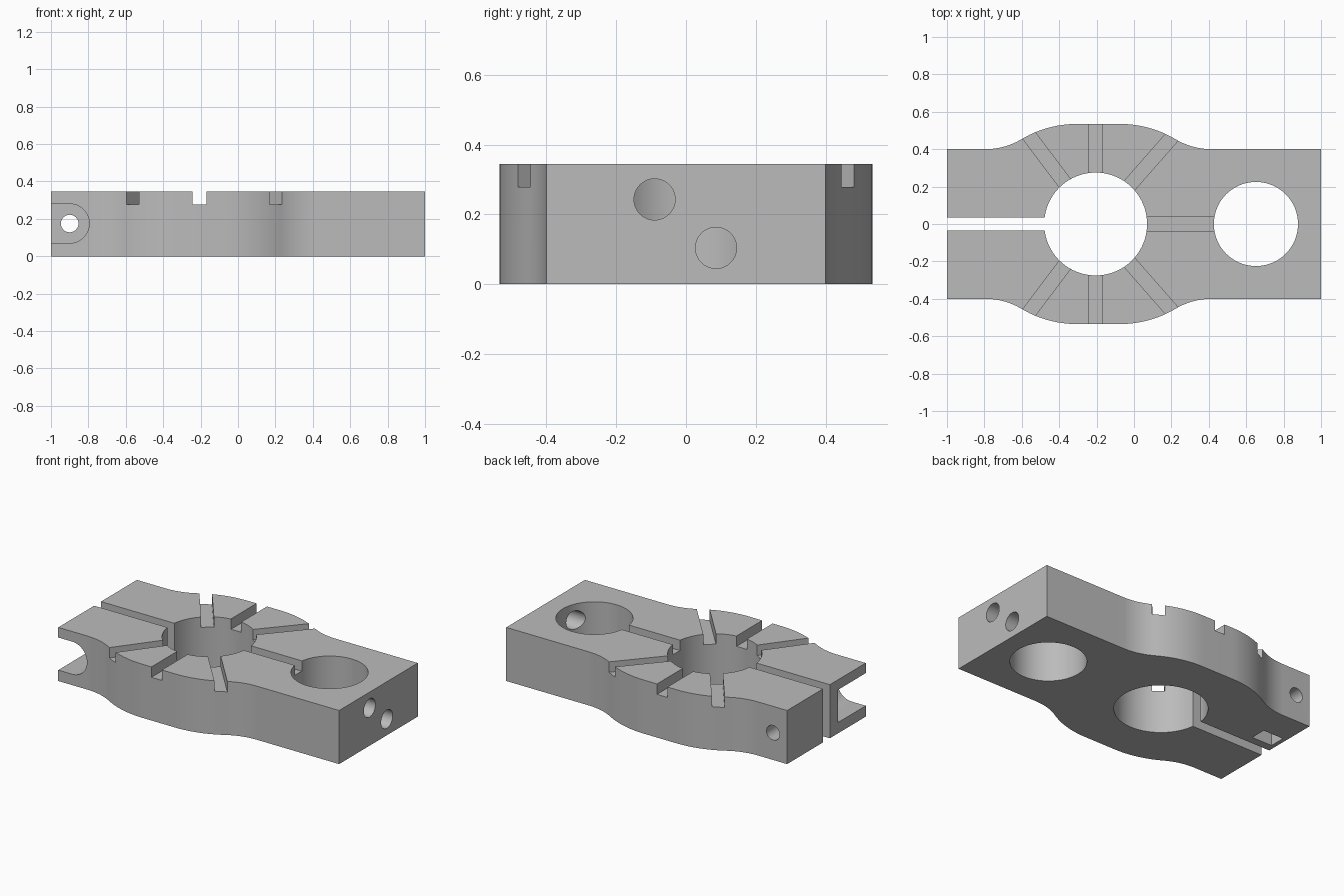
import bpy
from math import sin, cos, pi, radians
from mathutils import Vector, Matrix

if "Cube" in bpy.data.objects:
    bpy.data.objects.remove(bpy.data.objects["Cube"], do_unlink=True)

HEIGHT = 0.345
HUB_X = -0.205       # centre of the main bore
BOLT = (-0.9, 0.175)  # x, z of the clamp bolt


def prism(name, points, place, start, end):
    """Extrude a 2D outline between two levels; place(u, v, w) gives x, y, z."""
    n = len(points)
    verts = [place(u, v, w) for w in (start, end) for u, v in points]
    faces = [list(range(n)), list(range(n, 2 * n))]
    faces += [[i, (i + 1) % n, n + (i + 1) % n, n + i] for i in range(n)]
    mesh = bpy.data.meshes.new(name)
    mesh.from_pydata(verts, [], faces)
    obj = bpy.data.objects.new(name, mesh)
    bpy.context.collection.objects.link(obj)
    bpy.context.view_layer.objects.active = obj
    for other in bpy.context.selected_objects:
        other.select_set(False)
    obj.select_set(True)
    bpy.ops.object.mode_set(mode='EDIT')
    bpy.ops.mesh.select_all(action='SELECT')
    bpy.ops.mesh.normals_make_consistent(inside=False)
    bpy.ops.object.mode_set(mode='OBJECT')
    return obj


def along_x(u, v, w): return (w, u, v)
def along_y(u, v, w): return (u, w, v)
def along_z(u, v, w): return (u, v, w)


def arc(cu, cv, r, a0, a1, n):
    return [(cu + r * cos(a0 + (a1 - a0) * i / n),
             cv + r * sin(a0 + (a1 - a0) * i / n)) for i in range(n + 1)]


def circle(cu, cv, r, n=64):
    return arc(cu, cv, r, 0, 2 * pi, n)[:-1]


def rect(u0, u1, v0, v1):
    return [(u0, v0), (u1, v0), (u1, v1), (u0, v1)]


# Body outline: flat crown, convex arc, then concave arc into the straight side
def shoulder(side, flat_x):
    sweep = radians(30.8)
    big, small, crown, edge = 0.58, 0.377, 0.535, 0.4
    pts = [(flat_x + side * u, v)
           for u, v in arc(0, crown - big, big, pi / 2, pi / 2 - sweep, 12)]
    run = (big + small) * sin(sweep)
    pts += [(flat_x + side * u, v)
            for u, v in arc(run, edge + small, small, -pi / 2 - sweep, -pi / 2, 12)[1:]]
    return pts


upper = [(1, 0.4)] + shoulder(1, -0.075)[::-1] + shoulder(-1, -0.305) + [(-1, 0.4)]
outline = upper + [(x, -y) for x, y in reversed(upper)]
body = prism("clamp_body", outline, along_z, 0, HEIGHT)

cutters = [
    # Main bore, second bore and clamping slit
    prism("main_bore", circle(HUB_X, 0, 0.275, 96), along_z, -0.1, 0.5),
    prism("second_bore", circle(0.652, 0, 0.225, 80), along_z, -0.1, 0.5),
    prism("clamp_slit", rect(-1.1, HUB_X, -0.035, 0.035), along_z, -0.1, 0.5),
    # Two set screw holes in the end face
    prism("high_screw_hole", circle(-0.09, 0.243, 0.059, 40), along_x, 0.7, 1.1),
    prism("low_screw_hole", circle(0.086, 0.104, 0.059, 40), along_x, 0.7, 1.1),
    # Clamp bolt hole, open round-ended head recess and nut pocket
    prism("bolt_hole", circle(*BOLT, 0.047, 32), along_y, -0.6, 0.6),
    prism("head_recess", arc(*BOLT, 0.105, -pi / 2, pi / 2, 24)
          + [(-1.1, 0.28), (-1.1, 0.07)], along_y, -0.6, -0.118),
    prism("nut_pocket", rect(-0.973, -0.827, 0.088, 0.192), along_z, -0.1, 0.25),
]

# Radial grooves in the top face
for angle in (0, 48.7, 90, 127, 233, 270, 311.3):
    reach = 0.75 if angle else 0.8
    groove = prism("radial_groove", rect(0, reach, -0.037, 0.037), along_z, 0.278, 0.5)
    groove.data.transform(Matrix.Translation(Vector((HUB_X, 0, 0)))
                          @ Matrix.Rotation(radians(angle), 4, 'Z'))
    cutters.append(groove)

# Cut everything out of the body
bpy.context.view_layer.objects.active = body
for cutter in cutters:
    cutter.hide_render = True
    mod = body.modifiers.new(cutter.name, 'BOOLEAN')
    mod.operation = 'DIFFERENCE'
    mod.solver = 'EXACT'
    mod.object = cutter
    bpy.ops.object.modifier_apply(modifier=mod.name)
for cutter in cutters:
    bpy.data.objects.remove(cutter, do_unlink=True)

# Grey finish
grey = bpy.data.materials.new("plain_grey")
grey.use_nodes = True
colour = (0.5, 0.5, 0.5, 1)
grey.diffuse_color = colour
grey.node_tree.nodes["Principled BSDF"].inputs["Base Color"].default_value = colour
body.data.materials.clear()
body.data.materials.append(grey)

body.select_set(True)
bpy.context.view_layer.objects.active = body
bpy.ops.object.shade_smooth_by_angle(angle=radians(25))
